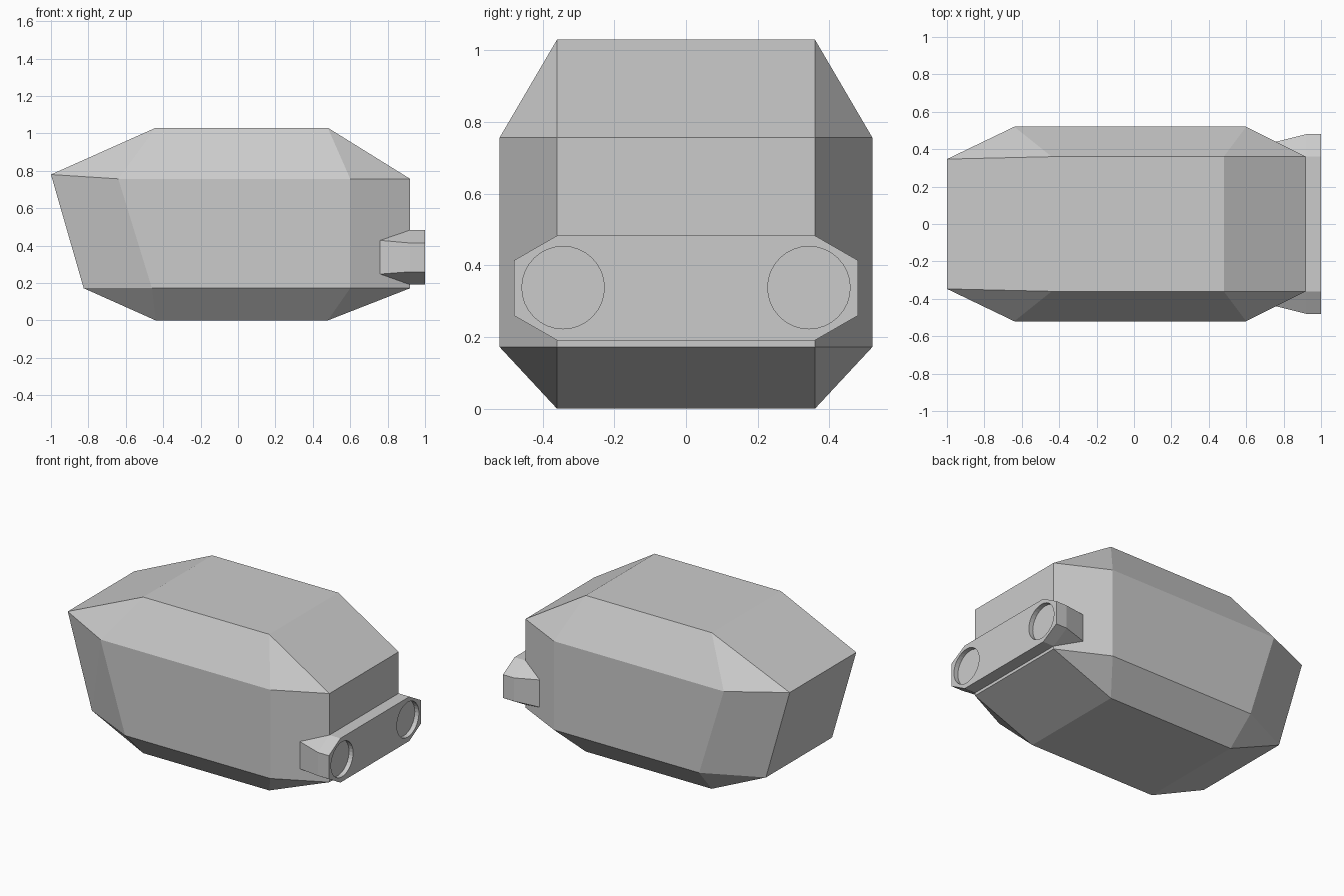
import bpy, bmesh, math

if "Cube" in bpy.data.objects:
    bpy.data.objects.remove(bpy.data.objects["Cube"])


def hull(name, half_profile):
    """Faceted solid: half points mirrored across y = 0, wrapped in a convex hull."""
    bm = bmesh.new()
    for x, y, z in half_profile:
        for side in (1, -1):
            bm.verts.new((x, y * side, z))
    bmesh.ops.convex_hull(bm, input=bm.verts)
    bmesh.ops.dissolve_limit(bm, angle_limit=math.radians(0.5),
                             verts=bm.verts, edges=bm.edges)
    bmesh.ops.recalc_face_normals(bm, faces=bm.faces)
    mesh = bpy.data.meshes.new(name)
    bm.to_mesh(mesh)
    bm.free()
    obj = bpy.data.objects.new(name, mesh)
    bpy.context.collection.objects.link(obj)
    return obj


# Main hull: flat floor and roof, chamfered corners, raked back
hull("body", [
    (-0.44, 0.36, 0.0), (0.48, 0.36, 0.0),
    (-0.825, 0.345, 0.172), (-0.46, 0.52, 0.172), (0.60, 0.52, 0.172), (0.92, 0.36, 0.172),
    (-1.0, 0.347, 0.78), (-0.64, 0.52, 0.757), (0.60, 0.52, 0.757), (0.92, 0.36, 0.757),
    (-0.44, 0.36, 1.03), (0.48, 0.36, 1.03),
])

# Lamp bar: octagonal nose section whose ends taper back onto the chamfers
octagon = [(0.36, 0.483), (0.48, 0.414), (0.48, 0.26), (0.36, 0.191)]
bar_points = [(x, y, z) for x in (0.92, 1.0) for y, z in octagon]
bar = hull("lamp_bar", bar_points + [(0.76, 0.44, 0.428), (0.76, 0.44, 0.248)])

# Round lamp recesses cut into the bar's face
for side in (-1, 1):
    bpy.ops.mesh.primitive_cylinder_add(
        vertices=32, radius=0.115, depth=0.1,
        location=(1.02, side * 0.343, 0.338), rotation=(0, math.pi / 2, 0))
    cutter = bpy.context.object
    cutter.name = "lamp_cutter"
    cutter.hide_render = True
    cut = bar.modifiers.new("lamp_recess", 'BOOLEAN')
    cut.operation = 'DIFFERENCE'
    cut.solver = 'EXACT'
    cut.object = cutter
    bpy.context.view_layer.objects.active = bar
    bpy.ops.object.modifier_apply(modifier=cut.name)
    bpy.data.objects.remove(cutter)
